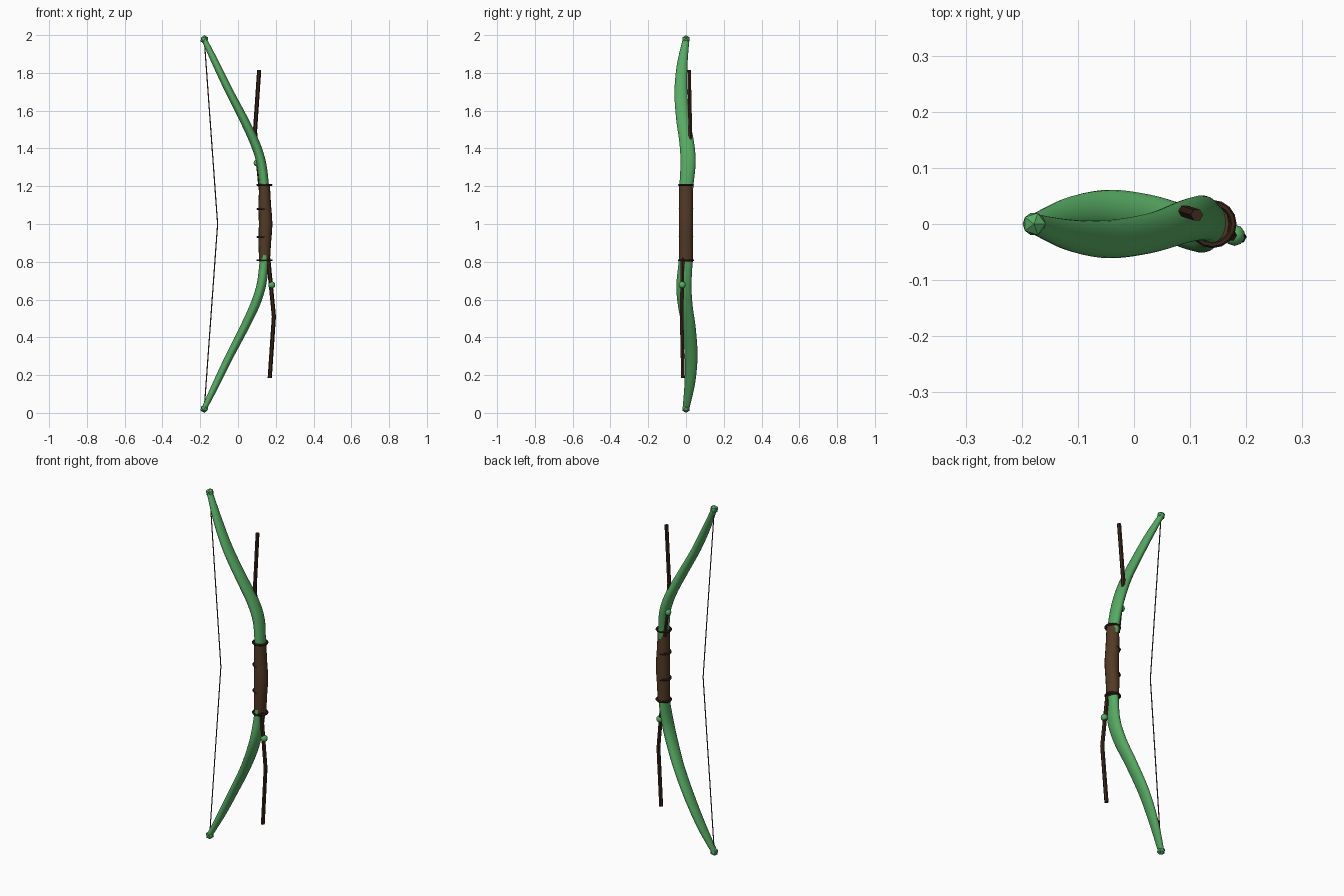
import bpy, bmesh, math
from mathutils import Vector

if "Cube" in bpy.data.objects:
    bpy.data.objects.remove(bpy.data.objects["Cube"])


def material(name, color):
    m = bpy.data.materials.new(name)
    m.diffuse_color = (*color, 1)
    m.use_nodes = True
    m.node_tree.nodes["Principled BSDF"].inputs["Base Color"].default_value = m.diffuse_color
    return m


GREEN = material("leaf green", (0.095, 0.40, 0.125))
GRIP = material("grip brown", (0.085, 0.042, 0.019))
BARK = material("dark bark", (0.040, 0.018, 0.010))
CORD = material("string brown", (0.09, 0.045, 0.025))


def add_object(name, bm, mat, smooth=True):
    bmesh.ops.recalc_face_normals(bm, faces=bm.faces)
    me = bpy.data.meshes.new(name)
    bm.to_mesh(me)
    bm.free()
    me.materials.append(mat)
    ob = bpy.data.objects.new(name, me)
    bpy.context.collection.objects.link(ob)
    if smooth:
        bpy.context.view_layer.objects.active = ob
        ob.select_set(True)
        bpy.ops.object.shade_smooth_by_angle(angle=math.radians(40))
        ob.select_set(False)
    return ob


def spline(pts, steps):
    """Catmull-Rom through rows of any length."""
    out = []
    for i in range(len(pts) - 1):
        p0, p1, p2 = pts[max(i - 1, 0)], pts[i], pts[i + 1]
        p3 = pts[min(i + 2, len(pts) - 1)]
        for s in range(steps):
            t = s / steps
            out.append([0.5 * (2 * b + (c - a) * t + (2 * a - 5 * b + 4 * c - d) * t * t
                               + (3 * b - a - 3 * c + d) * t ** 3)
                        for a, b, c, d in zip(p0, p1, p2, p3)])
    return out + [list(pts[-1])]


def sweep(rows, sides):
    """Tube along rows of x, y, z, half thickness, half width (along y)."""
    bm = bmesh.new()
    rings = []
    for i, r in enumerate(rows):
        a, b = rows[max(i - 1, 0)], rows[min(i + 1, len(rows) - 1)]
        n = Vector((b[2] - a[2], 0, a[0] - b[0])).normalized()
        ring = []
        for k in range(sides):
            ang = math.tau * k / sides
            ring.append(bm.verts.new(Vector(r[:3]) + n * r[3] * math.cos(ang)
                                     + Vector((0, r[4] * math.sin(ang), 0))))
        rings.append(ring)
    for a, b in zip(rings, rings[1:]):
        for k in range(sides):
            bm.faces.new((a[k], a[(k + 1) % sides], b[(k + 1) % sides], b[k]))
    bm.faces.new(rings[0])
    bm.faces.new(rings[-1])
    return bm


def ball(name, loc, r, detail, smooth):
    bm = bmesh.new()
    bmesh.ops.create_icosphere(bm, subdivisions=detail, radius=r)
    bmesh.ops.translate(bm, verts=bm.verts, vec=loc)
    add_object(name, bm, GREEN, smooth)


# x, y, z, half thickness, half width of the upper limb
LIMB = [(0.143, 0.0, 1.12, 0.024, 0.033), (0.138, 0.003, 1.21, 0.025, 0.037),
        (0.123, 0.011, 1.325, 0.025, 0.040), (0.089, 0.004, 1.43, 0.025, 0.039),
        (0.03, -0.016, 1.555, 0.023, 0.036), (-0.045, -0.027, 1.70, 0.021, 0.034),
        (-0.115, -0.020, 1.845, 0.019, 0.028), (-0.178, 0.0, 1.975, 0.014, 0.018)]
# the twig spirals off the grip, x, y, z
TWIG = [(0.12, 0.018, 1.18), (0.09, 0.023, 1.49), (0.112, 0.016, 1.815)]

for side, s in (("upper", 1), ("lower", -1)):
    def flip(r):  # half turn about the x axis
        return (r[0], s * r[1], 1 + s * (r[2] - 1), *r[3:])

    def point_flip(r):  # reflection through the grip centre
        return (0.14 + s * (r[0] - 0.14), s * r[1], 1 + s * (r[2] - 1))

    add_object(side + "_limb", sweep([flip(r) for r in spline(LIMB, 6)], 20), GREEN)
    ball(side + "_limb_tip", flip((-0.178, 0, 1.977)), 0.023, 1, False)
    ball(side + "_knot", point_flip((0.101, 0.02, 1.323)), 0.019, 2, True)
    twig = [(*point_flip(p), 0.011, 0.011) for p in TWIG]
    add_object(side + "_twig", sweep(twig, 6), BARK, False)

# grip, slightly swollen in the middle
GRIP_ROWS = [(0.14, 0, 0.80, 0.029, 0.036), (0.142, 0, 0.90, 0.033, 0.037),
             (0.146, 0, 1.0, 0.036, 0.038), (0.142, 0, 1.10, 0.033, 0.037),
             (0.14, 0, 1.205, 0.029, 0.036)]
add_object("grip", sweep(spline(GRIP_ROWS, 3), 16), GRIP)

# binding rings
for i, (x, z, r) in enumerate([(0.14, 0.808, 0.037), (0.137, 0.932, 0.033),
                               (0.137, 1.08, 0.033), (0.14, 1.207, 0.037)]):
    bpy.ops.mesh.primitive_torus_add(location=(x, 0, z), major_radius=r, minor_radius=0.006,
                                     major_segments=16, minor_segments=6)
    ring = bpy.context.object
    ring.name = "binding_ring_%d" % (i + 1)
    ring.data.materials.append(BARK)
    ring.select_set(False)

# bowstring
STRING = [(-0.178, 0, 0.03), (-0.108, 0, 1.0), (-0.178, 0, 1.97)]
add_object("bowstring", sweep([(*p, 0.003, 0.003) for p in STRING], 6), CORD)
